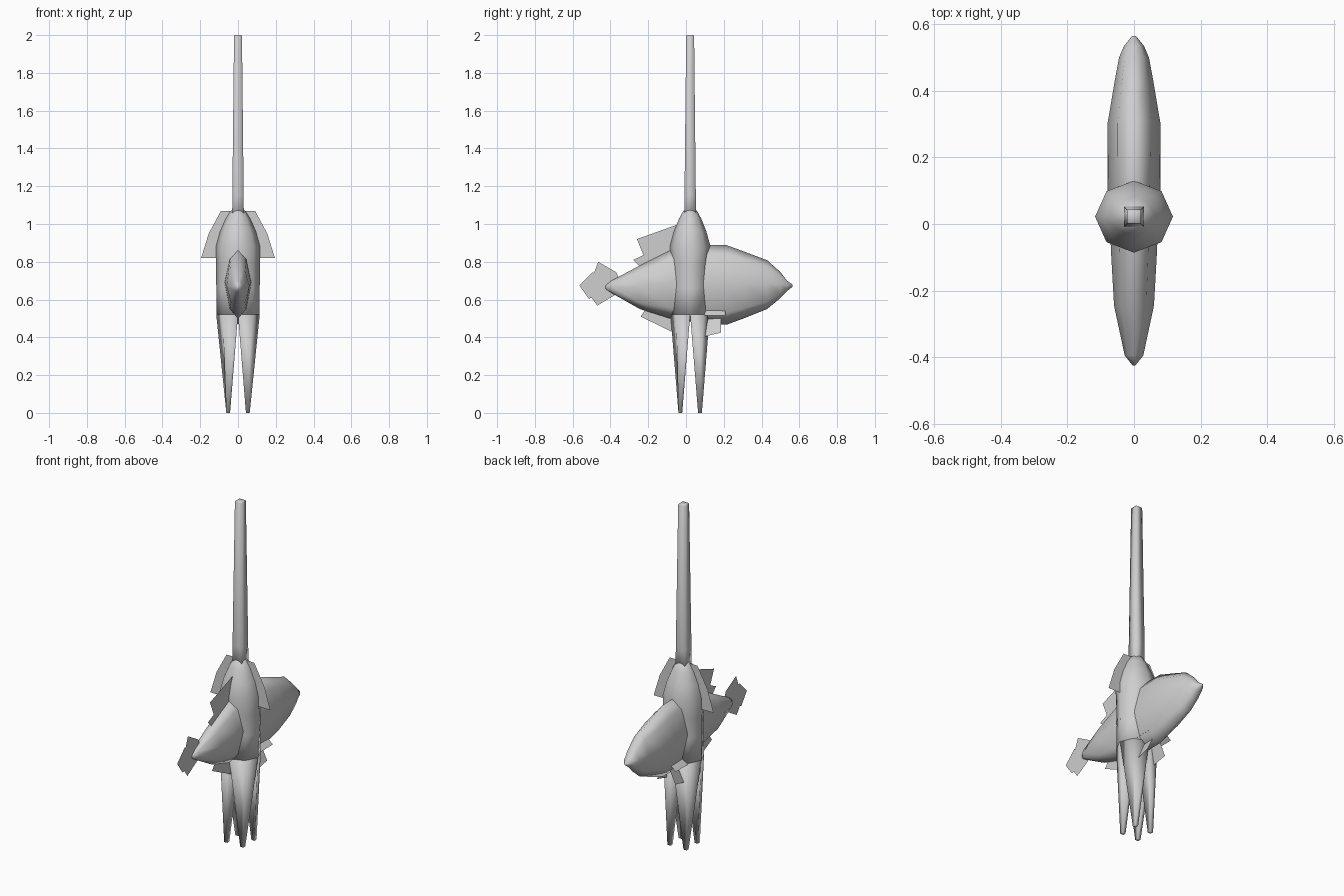
import bpy, math

grey = bpy.data.materials.new("light_grey")
grey.diffuse_color = (0.62, 0.62, 0.62, 1)


def make(name, verts, faces, smooth=True):
    me = bpy.data.meshes.new(name)
    me.from_pydata(verts, [], faces)
    me.update()
    me.materials.append(grey)
    for p in me.polygons:
        p.use_smooth = smooth
    ob = bpy.data.objects.new(name, me)
    bpy.context.collection.objects.link(ob)
    return ob


def loft(name, rings, caps=True):
    """Skin a list of rings that share the same point count."""
    n = len(rings[0])
    verts = [p for r in rings for p in r]
    faces = []
    for i in range(len(rings) - 1):
        for j in range(n):
            k = (j + 1) % n
            faces.append((i * n + j, i * n + k, (i + 1) * n + k, (i + 1) * n + j))
    if caps:
        faces.append(tuple(range(n))[::-1])
        faces.append(tuple(range(len(verts) - n, len(verts))))
    return make(name, verts, faces)


CY = 0.022  # column axis

# Eight-sided column: z, half width in x, half width in y
column = [(0.52, 0.115, 0.102), (0.66, 0.115, 0.096), (0.78, 0.116, 0.1),
          (0.88, 0.117, 0.108), (0.96, 0.095, 0.086), (1.03, 0.064, 0.058),
          (1.07, 0.038, 0.036), (1.08, 0.015, 0.015)]
loft("column", [[(rx * math.cos(k * math.pi / 4), CY + ry * math.sin(k * math.pi / 4), z)
                 for k in range(8)] for z, rx, ry in column])

# Four legs, each a quarter of the column tapering to a small tip
for i, (sx, sy) in enumerate([(1, 1), (-1, 1), (-1, -1), (1, -1)]):
    top = [(0, 0), (0.115, 0), (0.081, 0.074), (0, 0.104)]
    tip = [(0.042, 0.042), (0.062, 0.042), (0.062, 0.062), (0.042, 0.062)]
    rings = [[(sx * x, CY + sy * y, z) for x, y in pts]
             for pts, z in ((tip, 0), (top, 0.52))]
    if sx * sy < 0:
        rings = [r[::-1] for r in rings]
    loft("leg_%d" % (i + 1), rings)

# Long square mast
loft("mast", [[(sx * h, CY + sy * h, z) for sx, sy in ((-1, -1), (1, -1), (1, 1), (-1, 1))]
              for z, h in ((1.0, 0.031), (1.15, 0.03), (1.995, 0.021), (2.0, 0.018))])

# Fish body: y, half width, bottom z, top z
fish = [(-0.425, 0.004, 0.655, 0.675), (-0.395, 0.028, 0.635, 0.70),
        (-0.245, 0.06, 0.55, 0.78), (-0.085, 0.069, 0.50, 0.86),
        (0.12, 0.077, 0.467, 0.89), (0.215, 0.079, 0.467, 0.888),
        (0.305, 0.079, 0.50, 0.855), (0.43, 0.058, 0.55, 0.808),
        (0.50, 0.045, 0.608, 0.745), (0.535, 0.03, 0.645, 0.70),
        (0.565, 0.006, 0.668, 0.678)]
section = [(0, 1), (0.62, 0.74), (1, 0.05), (0.62, -0.7),
           (0, -1), (-0.62, -0.7), (-1, 0.05), (-0.62, 0.74)]
loft("fish_body", [[(w * a, y, (lo + hi) / 2 + b * (hi - lo) / 2) for a, b in section]
                   for y, w, lo, hi in fish])


# Thin fins standing in the fish's middle plane, as (y, z) outlines
def mid_fin(name, pts):
    make(name, [(0, y, z) for y, z in pts], [tuple(range(len(pts)))], False)


mid_fin("tail_fin_upper", [(-0.36, 0.67), (-0.565, 0.675), (-0.495, 0.745), (-0.487, 0.74),
                           (-0.465, 0.80), (-0.37, 0.745), (-0.35, 0.70)])
mid_fin("tail_fin_lower", [(-0.36, 0.67), (-0.35, 0.65), (-0.375, 0.625), (-0.47, 0.568),
                           (-0.50, 0.61), (-0.515, 0.605), (-0.565, 0.675)])
mid_fin("dorsal_fin", [(-0.28, 0.81), (-0.225, 0.835), (-0.26, 0.92),
                       (-0.05, 0.995), (0.0, 0.84), (-0.24, 0.77)])
mid_fin("anal_fin", [(-0.24, 0.51), (-0.20, 0.57), (-0.04, 0.52), (-0.04, 0.42), (-0.077, 0.43)])

# Paired thin fins
for side, s in (("right", 1), ("left", -1)):
    wing = [(0.03, 1.07), (0.09, 1.07), (0.155, 0.95), (0.195, 0.82), (0.06, 0.82)]
    make("wing_" + side, [(s * x, CY, z) for x, z in wing], [tuple(range(5))], False)
    # Small belly fins splaying outward
    make("belly_fin_" + side, [(s * 0.015, 0.08, 0.51), (s * 0.02, 0.185, 0.51),
                               (s * 0.06, 0.185, 0.425), (s * 0.055, 0.08, 0.40)],
         [(0, 1, 2, 3)], False)
    make("side_fin_" + side, [(s * 0.04, 0.09, 0.55), (s * 0.04, 0.21, 0.55),
                              (s * 0.08, 0.21, 0.515), (s * 0.08, 0.09, 0.515)],
         [(0, 1, 2, 3)], False)
